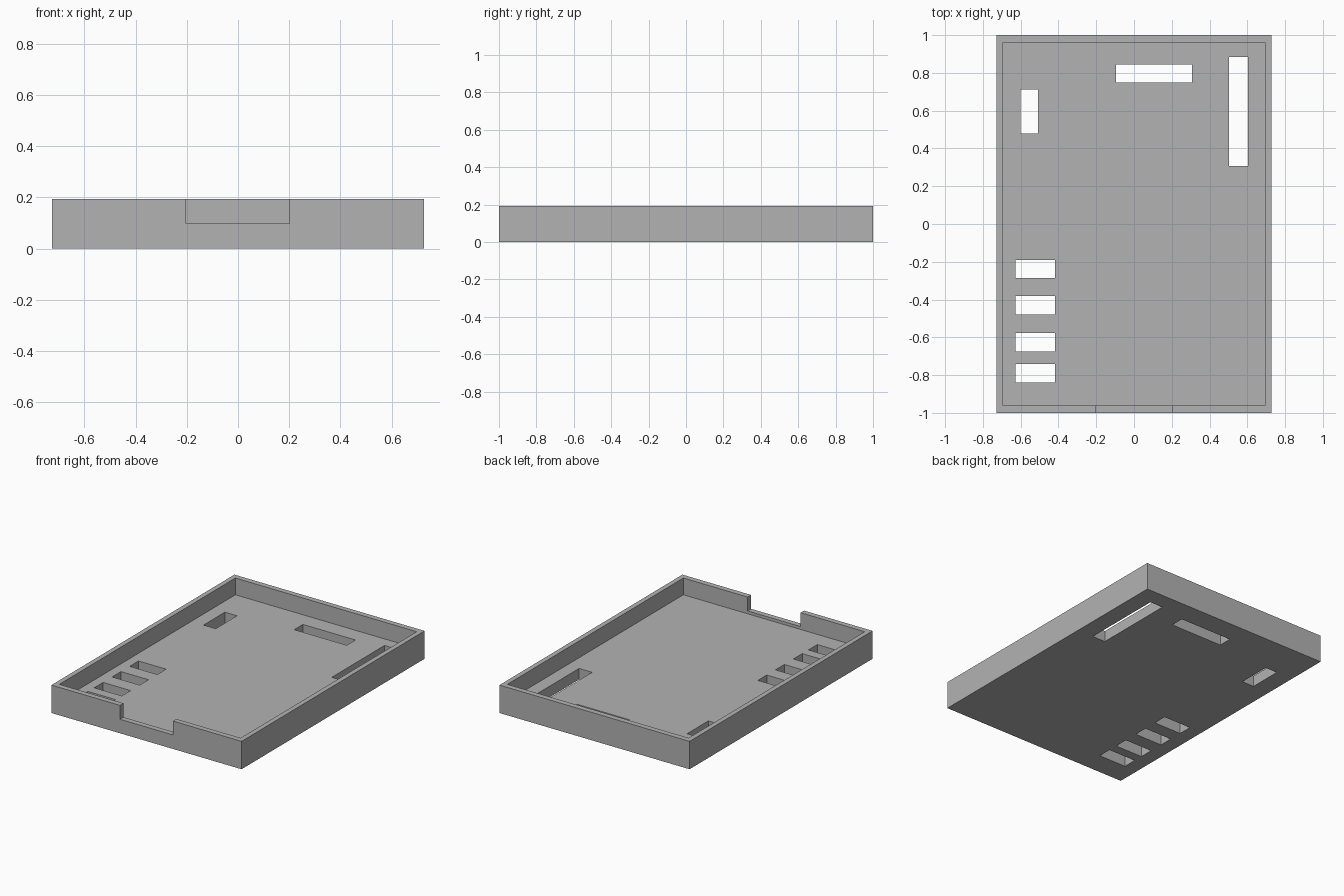
import bpy

if "Cube" in bpy.data.objects:
    bpy.data.objects.remove(bpy.data.objects["Cube"])

W, D, H = 1.455, 2.0, 0.193        # outer size of the tray
WALL_X, WALL_Y, FLOOR = 0.034, 0.038, 0.077
NOTCH_Z = 0.097


def box(name, x0, x1, y0, y1, z0, z1):
    bpy.ops.mesh.primitive_cube_add(size=1, location=((x0 + x1) / 2, (y0 + y1) / 2, (z0 + z1) / 2))
    ob = bpy.context.object
    ob.name = name
    ob.scale = (x1 - x0, y1 - y0, z1 - z0)
    bpy.ops.object.transform_apply(location=True, rotation=False, scale=True)
    return ob


def cut(target, name, *bounds):
    cutter = box(name, *bounds)
    cutter.hide_render = True
    mod = target.modifiers.new(name, 'BOOLEAN')
    mod.operation = 'DIFFERENCE'
    mod.solver = 'EXACT'
    mod.object = cutter
    bpy.context.view_layer.objects.active = target
    bpy.ops.object.modifier_apply(modifier=mod.name)
    bpy.data.objects.remove(cutter)


# Tray body
tray = box("tray", -W / 2, W / 2, -D / 2, D / 2, 0, H)
grey = bpy.data.materials.new("grey plastic")
grey.diffuse_color = (0.45, 0.45, 0.45, 1)
grey.use_nodes = True
grey.node_tree.nodes["Principled BSDF"].inputs["Base Color"].default_value = grey.diffuse_color
tray.data.materials.append(grey)

# Hollow interior
ix, iy = W / 2 - WALL_X, D / 2 - WALL_Y
cut(tray, "cavity", -ix, ix, -iy, iy, FLOOR, H + 0.1)

# Notch in the front wall
cut(tray, "front_notch", -0.203, 0.202, -1.1, -0.9, NOTCH_Z, H + 0.1)

# Slots through the floor: x0, x1, y0, y1
slots = [(-0.095, 0.307, 0.75, 0.845),
         (0.503, 0.603, 0.307, 0.883),
         (-0.60, -0.507, 0.48, 0.713)]
slots += [(-0.628, -0.417, y - 0.097, y) for y in (-0.19, -0.382, -0.578, -0.742)]
for x0, x1, y0, y1 in slots:
    cut(tray, "slot", x0, x1, y0, y1, -0.1, FLOOR + 0.05)
